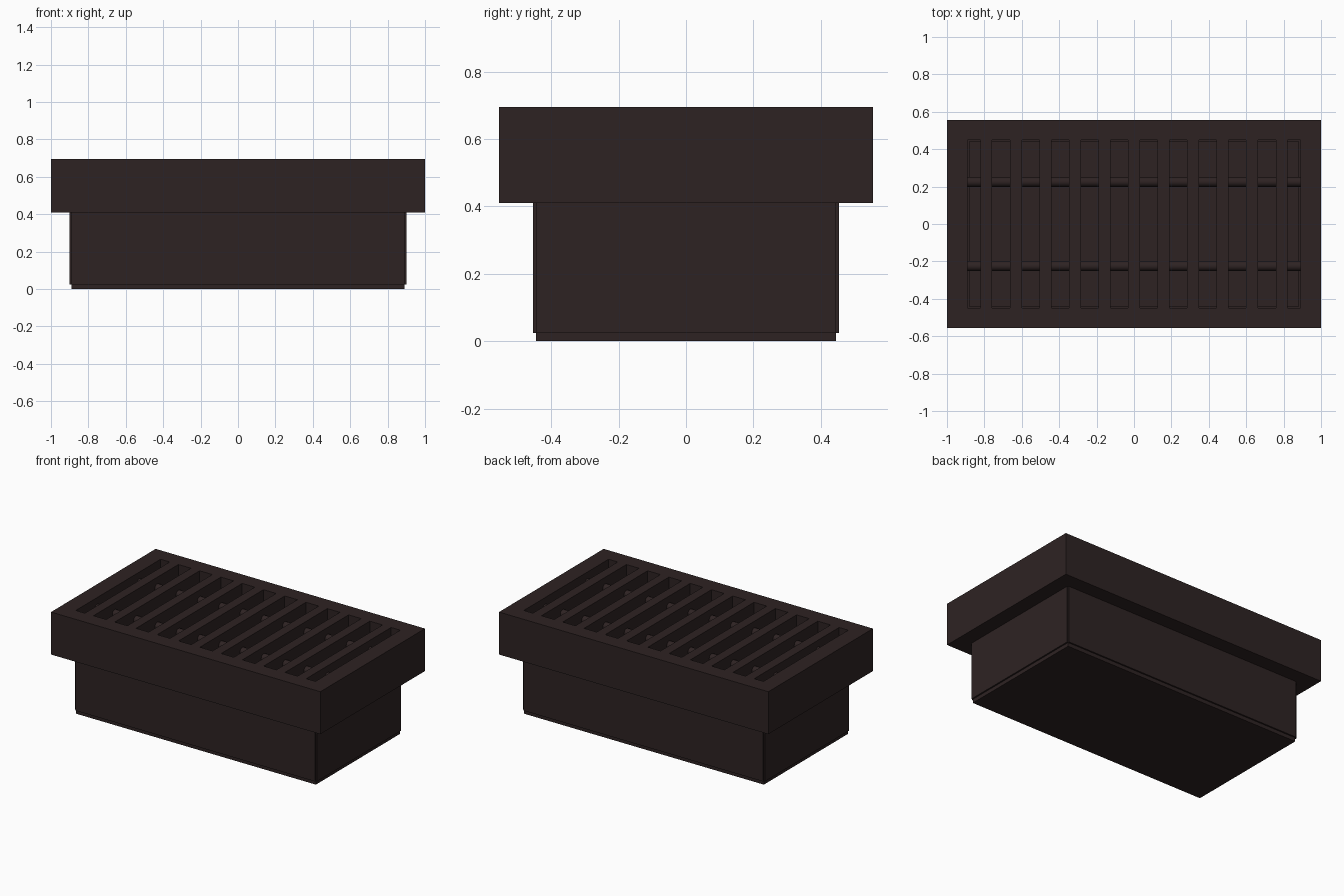
import bpy, bmesh, math
from mathutils import Matrix

if "Cube" in bpy.data.objects:
    bpy.data.objects.remove(bpy.data.objects["Cube"])

iron = bpy.data.materials.new("dark brown iron")
COLOUR = (0.027, 0.0165, 0.0165, 1)
iron.diffuse_color = COLOUR
iron.use_nodes = True
bsdf = iron.node_tree.nodes["Principled BSDF"]
bsdf.inputs["Base Color"].default_value = COLOUR

TOP, LEDGE, FLOOR = 0.695, 0.41, 0.025


def finish(name, bm):
    bmesh.ops.recalc_face_normals(bm, faces=bm.faces)
    mesh = bpy.data.meshes.new(name)
    bm.to_mesh(mesh)
    bm.free()
    mesh.materials.append(iron)
    obj = bpy.data.objects.new(name, mesh)
    bpy.context.collection.objects.link(obj)
    return obj


def box(name, x0, x1, y0, y1, z0, z1):
    bm = bmesh.new()
    place = Matrix.Translation(((x0 + x1) / 2, (y0 + y1) / 2, (z0 + z1) / 2))
    size = Matrix.Diagonal((x1 - x0, y1 - y0, z1 - z0, 1))
    bmesh.ops.create_cube(bm, size=1, matrix=place @ size)
    return finish(name, bm)


def ring(name, outer, inner, z0, z1):
    """Rectangular frame with an open centre, given half sizes."""
    bm = bmesh.new()
    corners = [(-1, -1), (1, -1), (1, 1), (-1, 1)]
    loops = [[bm.verts.new((sx * hx, sy * hy, z)) for sx, sy in corners]
             for (hx, hy), z in ((outer, z0), (outer, z1), (inner, z1), (inner, z0))]
    for a, b in zip(loops, loops[1:] + loops[:1]):
        for i in range(4):
            j = (i + 1) % 4
            bm.faces.new((a[i], a[j], b[j], b[i]))
    return finish(name, bm)


def rod(name, y, z, radius, half_length):
    bm = bmesh.new()
    turn = Matrix.Translation((0, y, z)) @ Matrix.Rotation(math.pi / 2, 4, "Y")
    bmesh.ops.create_cone(bm, cap_ends=True, segments=24, radius1=radius,
                          radius2=radius, depth=2 * half_length, matrix=turn)
    for face in bm.faces:
        face.smooth = len(face.verts) == 4
    return finish(name, bm)


# Heavy rim
ring("rim", (1.0, 0.555), (0.89, 0.45), LEDGE, TOP)

# Trough: bottom plate and four wall plates with notched corners
box("trough_bottom", -0.89, 0.89, -0.445, 0.445, 0, FLOOR)
ring("trough_lining", (0.89, 0.445), (0.88, 0.44), FLOOR, LEDGE)
for side, label in ((-1, "right"), (1, "left")):
    x = sorted((side * 0.89, side * 0.9))
    box(label + "_wall", *x, -0.445, 0.445, FLOOR, LEDGE)
for side, label in ((-1, "front"), (1, "back")):
    y = sorted((side * 0.445, side * 0.455))
    box(label + "_wall", -0.89, 0.89, *y, FLOOR, LEDGE)

# Grate: evenly spaced slats flush with the rim, joined by two rods
for k in range(-5, 6):
    x = k * 0.158
    box(f"slat_{k + 6}", x - 0.032, x + 0.032, -0.45, 0.45, TOP - 0.14, TOP)
for side, label in ((-1, "front"), (1, "back")):
    rod(label + "_cross_rod", side * 0.225, TOP - 0.07, 0.026, 0.89)
